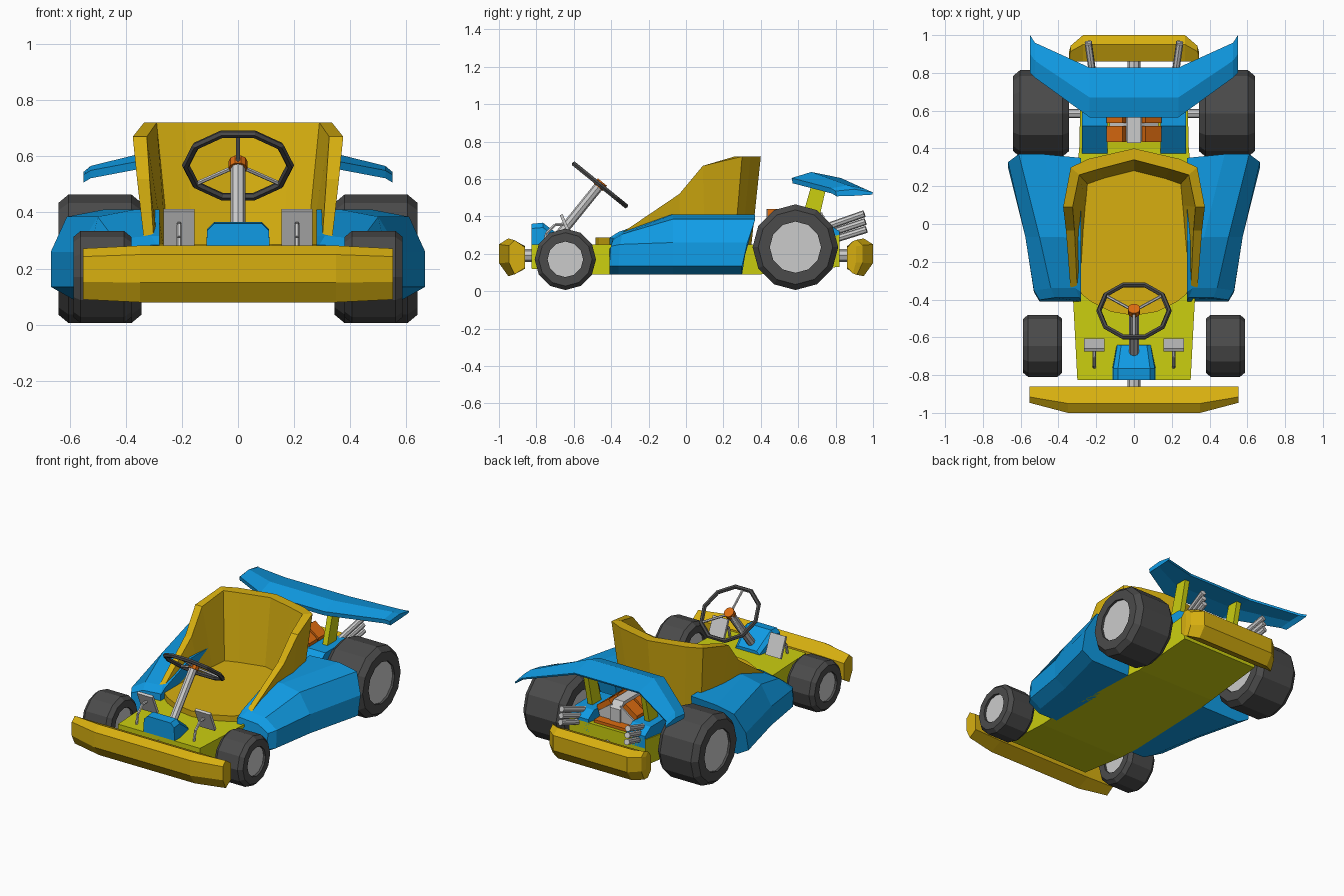
import bpy, bmesh, math
from mathutils import Vector, Matrix

if "Cube" in bpy.data.objects:
    bpy.data.objects.remove(bpy.data.objects["Cube"])


def material(name, rgb):
    m = bpy.data.materials.new(name)
    m.diffuse_color = (*rgb, 1)
    m.use_nodes = True
    m.node_tree.nodes["Principled BSDF"].inputs["Base Color"].default_value = m.diffuse_color
    return m


BLUE = material("blue", (0.005, 0.33, 0.78))
GOLD = material("gold", (0.68, 0.43, 0.005))
LIME = material("lime", (0.6, 0.62, 0.005))
ORANGE = material("orange", (0.72, 0.15, 0.005))
BLACK = material("rubber", (0.07, 0.07, 0.07))


def loft(name, rings, mat=None, mirror=False, loop=False):
    """Skin a row of equal point rings, with end caps unless it loops."""
    bm = bmesh.new()
    rows = [[bm.verts.new(p) for p in r] for r in rings]
    n = len(rows[0])
    pairs = list(zip(rows, rows[1:])) + ([(rows[-1], rows[0])] if loop else [])
    for a, b in pairs:
        for i in range(n):
            j = (i + 1) % n
            bm.faces.new((a[i], a[j], b[j], b[i]))
    if not loop:
        bm.faces.new(rows[0])
        bm.faces.new(rows[-1])
    bmesh.ops.recalc_face_normals(bm, faces=bm.faces[:])
    me = bpy.data.meshes.new(name)
    bm.to_mesh(me)
    bm.free()
    ob = bpy.data.objects.new(name, me)
    bpy.context.collection.objects.link(ob)
    if mat:
        me.materials.append(mat)
    if mirror:
        ob.modifiers.new("mirror", "MIRROR")
    return ob


def prism(name, yz, x0, x1, mat=None, mirror=False):
    return loft(name, [[(x, y, z) for y, z in yz] for x in (x0, x1)], mat, mirror)


def rod(name, a, b, r, mat=None, mirror=False, sides=8, r2=None):
    a, b = Vector(a), Vector(b)
    q = (b - a).to_track_quat('Z', 'Y')
    rings = [[p + q @ Vector((rr * math.cos(t), rr * math.sin(t), 0))
              for t in (i * math.tau / sides for i in range(sides))]
             for p, rr in ((a, r), (b, r2 or r))]
    return loft(name, rings, mat, mirror)


# Wheels: twelve-sided tyres turned around x, with a recessed hub disc
def wheel(name, y, z, r, x0, x1, hub):
    c = 0.13 * r
    prof = [(hub, x0), (r - c, x0), (r, x0 + 1.2 * c), (r, x1 - 1.2 * c), (r - c, x1), (hub, x1)]
    rings = [[(x, y + q * math.cos(t), z + q * math.sin(t)) for q, x in prof]
             for t in (i * math.tau / 12 for i in range(12))]
    loft(name + "_tyre", rings, BLACK, True, loop=True)
    rod(name + "_hub", (x0 + 0.015, y, z), (x1 - 0.015, y, z), hub * 1.01, None, True, 12)


wheel("front_wheel", -0.645, 0.17, 0.164, 0.38, 0.587, 0.095)
wheel("rear_wheel", 0.585, 0.235, 0.229, 0.344, 0.64, 0.137)
rod("rear_axle", (-0.36, 0.585, 0.235), (0.36, 0.585, 0.235), 0.025)

# Chassis tub
loft("chassis", [[(-w, y, lo), (w, y, lo), (w, y, hi), (-w, y, hi)] for y, w, lo, hi in
                 ((-0.825, 0.30, 0.12, 0.25), (-0.5, 0.317, 0.09, 0.25), (-0.36, 0.325, 0.09, 0.25),
                  (0.3, 0.30, 0.09, 0.25), (0.4, 0.29, 0.09, 0.25), (0.82, 0.28, 0.13, 0.30))], LIME)


# Bumpers, lofted across x from a seven-point section
def bumper(name, sign, stations):
    sec = ((0.86, 0.12), (0.95, 0.08), (1, 0.15), (1, 0.25), (0.95, 0.282), (0.86, 0.24))
    loft(name, [[(x, sign * (0.86 + (y - 0.86) * k), 0.18 + (z - 0.18) * h) for y, z in sec]
                for x, k, h in stations], GOLD)


bumper("front_bumper", -1, ((-0.552, 0.62, 0.9), (-0.35, 1, 1), (0.35, 1, 1), (0.552, 0.62, 0.9)))
bumper("rear_bumper", 1, ((-0.345, 0.35, 0.85), (-0.335, 0.6, 0.93), (-0.27, 1, 1),
                          (0.27, 1, 1), (0.335, 0.6, 0.93), (0.345, 0.35, 0.85)))
for s in (-1, 1):
    rod("bumper_mount", (0, s * 0.8, 0.19), (0, s * 0.88, 0.19), 0.035)

# Side pods: y of bottom and top, outer x, ridge x, shoulder and top heights
pods = []
for yb, yt, o, t, zs, zr, zt in ((-0.41, -0.39, 0.50, 0.42, 0.24, 0.275, 0.285),
                                 (-0.36, -0.34, 0.53, 0.44, 0.25, 0.305, 0.317),
                                 (-0.07, -0.07, 0.575, 0.50, 0.26, 0.385, 0.41),
                                 (0.30, 0.37, 0.667, 0.61, 0.26, 0.385, 0.41)):
    pods.append([(0.28, yb, 0.09), (o - 0.08, yb, 0.09), (o, yb, 0.135), (o, yb + (yt - yb) * .4, zs),
                 (t, yt, zr), (t - 0.13, yt, zt), (0.28, yt - 0.02, zt)])
loft("side_pod", pods, BLUE, True)

# Seat shell: outer foot, outer rim, inner rim, inner foot at each station
half = [((0.315, -0.36), (0.335, -0.36), 0.30, (0.30, -0.36), (0.285, -0.36)),
        ((0.315, -0.03), (0.36, -0.035), 0.52, (0.315, -0.035), (0.265, -0.02)),
        ((0.315, 0.10), (0.375, 0.09), 0.67, (0.325, 0.09), (0.255, 0.10)),
        ((0.29, 0.26), (0.335, 0.30), 0.72, (0.29, 0.26), (0.245, 0.21)),
        ((0.20, 0.30), (0.24, 0.345), 0.72, (0.19, 0.29), (0.16, 0.24))]
mid = ((0, 0.35), (0, 0.40), 0.72, (0, 0.34), (0, 0.28))


def seat_ring(st, s):
    a, b, z, c, d = st
    return [(s * p[0], p[1], h) for p, h in ((a, 0.25), (b, z), (c, z), (d, 0.27))]


loft("seat_shell", [seat_ring(s, 1) for s in half] + [seat_ring(mid, 1)]
     + [seat_ring(s, -1) for s in half[::-1]], GOLD)
plan = [(0.28, 0.25), (0.315, -0.34), (0.23, -0.41), (0.12, -0.465), (0, -0.485)]
plan += [(-x, y) for x, y in plan[-2::-1]] + [(0, 0.33)]
loft("seat_base", [[(x, y, z) for x, y in plan] for z in (0.24, 0.287)], GOLD)

# Steering wheel and column
hub = Vector((0, -0.46, 0.568))
u, v = Vector((1, 0, 0)), Vector((0, -0.777, 0.629))
axis = u.cross(v)
ring = []
for i in range(10):
    a = i * math.tau / 10
    d = u * math.cos(a) + v * math.sin(a)
    ring.append([hub + d * (0.186 + 0.014 * math.cos(b)) + axis * 0.014 * math.sin(b)
                 for b in (k * math.tau / 6 for k in range(6))])
loft("steering_rim", ring, BLACK, loop=True)
for a in (90, 215, 325):
    a = math.radians(a)
    rod("steering_spoke", hub, hub + (u * math.cos(a) + v * math.sin(a)) * 0.182, 0.008, sides=6)
n = axis if axis.z > 0 else -axis
rod("steering_hub", hub - n * 0.015, hub + n * 0.02, 0.033, ORANGE, sides=10)
rod("steering_column", hub - n * 0.36, hub - n * 0.01, 0.026)

# Nose box under the column
loft("nose_box", [[(x * k, y, z) for x, z in ((-0.115, 0.24), (0.115, 0.24), (0.11, zs), (0.085, zt),
                                              (-0.085, zt), (-0.11, zs))]
                  for y, k, zs, zt in ((-0.825, 1, 0.335, 0.36), (-0.765, 1, 0.34, 0.366),
                                       (-0.64, 0.8, 0.25, 0.27))], BLUE)

# Pedals
prism("pedal", ((-0.675, 0.405), (-0.66, 0.413), (-0.605, 0.285), (-0.62, 0.277)), 0.155, 0.266, None, True)
pts = [(0.21, -0.76, 0.24), (0.21, -0.745, 0.31), (0.21, -0.70, 0.355), (0.21, -0.64, 0.36)]
for a, b in zip(pts, pts[1:]):
    rod("pedal_stem", a, b, 0.009, None, True, 6)

# Rear wing and stays
wing = []
for x, f, m, b in ((-0.55, (0.80, 0.535), (0.90, 0.545), (1.0, 0.528)),
                   (-0.525, (0.775, 0.55), (0.865, 0.566), (0.96, 0.545)),
                   (-0.235, (0.565, 0.605), (0.67, 0.637), (0.828, 0.605))):
    wing.append([(x, *f), (x, *m), (x, *b), (x, b[0] - 0.005, b[1] - 0.012),
                 (x, m[0], m[1] - 0.035), (x, f[0] + 0.005, f[1] - 0.028)])
wing += [[(-p[0], p[1], p[2]) for p in r] for r in wing[::-1]]
loft("rear_wing", wing, BLUE)
prism("wing_stay", ((0.58, 0.25), (0.68, 0.25), (0.76, 0.60), (0.68, 0.60)), 0.19, 0.225, LIME, True)

# Engine block, tilted heads, gearbox plate, side covers
prism("engine_block", ((0.43, 0.25), (0.74, 0.25), (0.74, 0.40), (0.70, 0.44), (0.43, 0.44)), -0.037, 0.037)
loft("engine_bank", [[(x, y, z) for x, z in ((0.02, 0.26), (0.10, 0.26), (0.13, 0.35), (0.03, 0.42))]
                     for y in (0.44, 0.73)], None, True)
for i in range(3):
    y = 0.435 + i * 0.1
    loft("cylinder_head", [[(x, yy, z) for x, z in ((0.145, 0.34), (0.145, 0.38), (0.06, 0.44), (0.04, 0.41))]
                           for yy in (y, y + 0.085)], ORANGE, True)
prism("gearbox_plate", ((0.44, 0.24), (0.79, 0.24), (0.79, 0.315), (0.44, 0.315)), -0.12, 0.12, ORANGE)
prism("engine_cover", ((0.36, 0.24), (0.82, 0.24), (0.82, 0.32), (0.76, 0.36), (0.52, 0.36)), 0.14, 0.275, BLUE, True)

# Exhaust pipes, three stacked per side
for i in range(3):
    rod("exhaust", (0.20, 0.66, 0.235 + i * 0.038), (0.242, 0.965 - i * 0.006, 0.33 + i * 0.042), 0.019, None, True)
